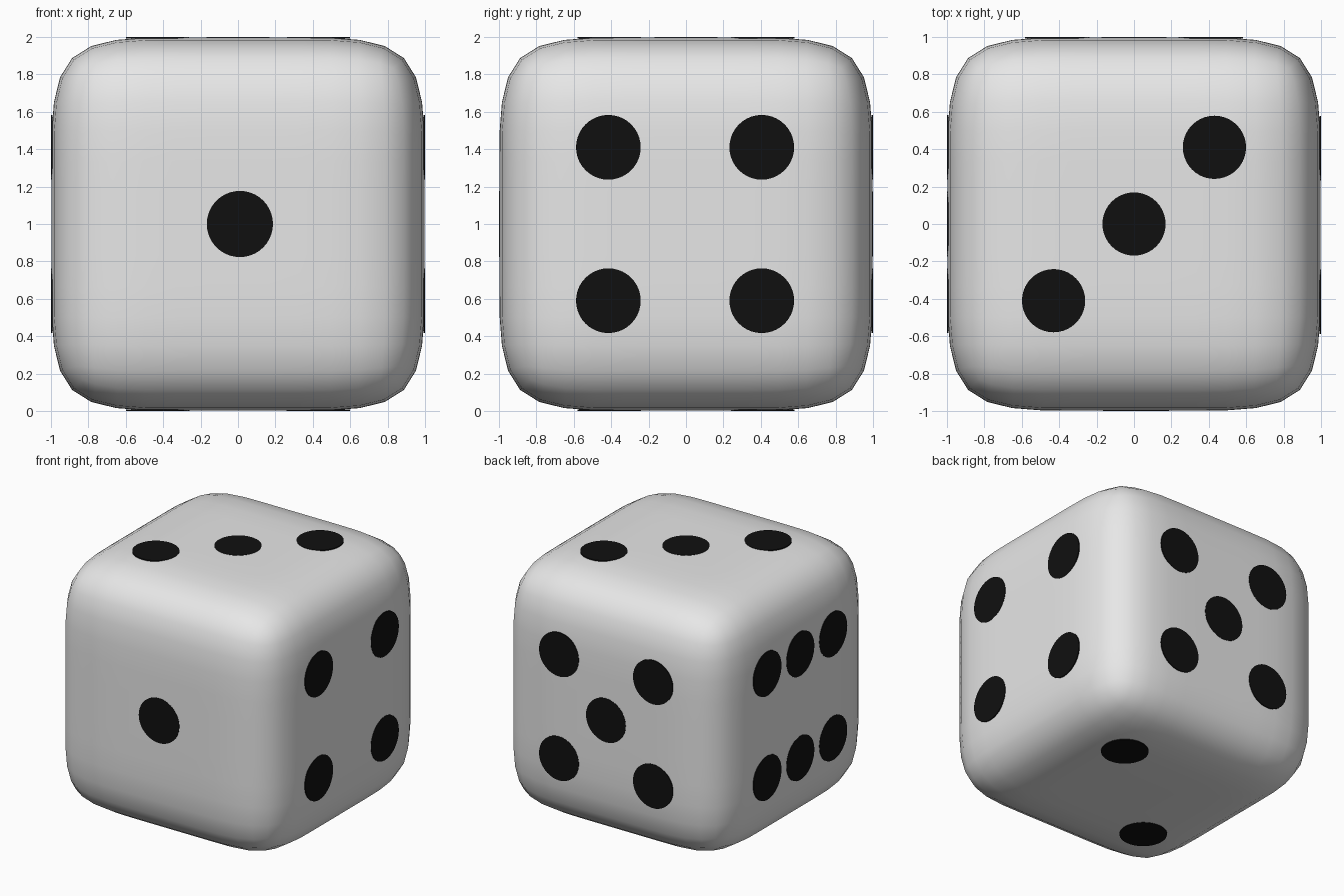
import bpy, bmesh
from mathutils import Vector, Matrix

if "Cube" in bpy.data.objects:
    bpy.data.objects.remove(bpy.data.objects["Cube"])

def material(name, rgb):
    m = bpy.data.materials.new(name)
    m.diffuse_color = (*rgb, 1)
    m.use_nodes = True
    m.node_tree.nodes["Principled BSDF"].inputs["Base Color"].default_value = m.diffuse_color
    return m

white = material("white", (0.8, 0.8, 0.8))
black = material("black", (0.005, 0.005, 0.005))

def make_object(name, bm, mat):
    me = bpy.data.meshes.new(name)
    bm.to_mesh(me)
    bm.free()
    me.materials.append(mat)
    ob = bpy.data.objects.new(name, me)
    bpy.context.collection.objects.link(ob)
    return ob

# rounded body: 3 x 3 x 3 cage, smoothed by subdivision
bm = bmesh.new()
bmesh.ops.create_cube(bm, size=1.996, matrix=Matrix.Translation((0, 0, 1)))
bmesh.ops.subdivide_edges(bm, edges=bm.edges[:], cuts=2, use_grid_fill=True)
for f in bm.faces:
    f.smooth = True
body = make_object("die_body", bm, white)
sub = body.modifiers.new("rounding", 'SUBSURF')
sub.levels = sub.render_levels = 2
sub.subdivision_type = 'CATMULL_CLARK'

# thin round spots on one face
TOP, THICK = 1.0, 0.008
def spots(name, normal, u, v, places, radius):
    n, u, v = Vector(normal), Vector(u), Vector(v)
    rot = n.to_track_quat('Z', 'Y').to_matrix().to_4x4()
    bm = bmesh.new()
    for a, b in places:
        p = Vector((0, 0, 1)) + n * (TOP - THICK / 2) + u * a + v * b
        bmesh.ops.create_cone(bm, cap_ends=True, segments=40, radius1=radius,
                              radius2=radius, depth=THICK,
                              matrix=Matrix.Translation(p) @ rot)
    make_object(name, bm, black)

X, Y, Z = (1, 0, 0), (0, 1, 0), (0, 0, 1)
D = 0.41
corners = [(a, b) for a in (-D, D) for b in (-D, D)]
diagonal = [(-0.43, -D), (0.43, D)]

spots("front_one", (0, -1, 0), X, Z, [(0.01, 0)], 0.177)
spots("bottom_two", (0, 0, -1), X, Y, diagonal, 0.17)
spots("top_three", Z, X, Y, diagonal + [(0, 0)], 0.169)
spots("right_four", X, Y, Z, [(a - 0.005, b) for a, b in corners], 0.173)
spots("back_five", Y, X, Z, corners + [(0, 0)], 0.173)
spots("left_six", (-1, 0, 0), Y, Z, corners + [(0, -D), (0, D)], 0.173)
